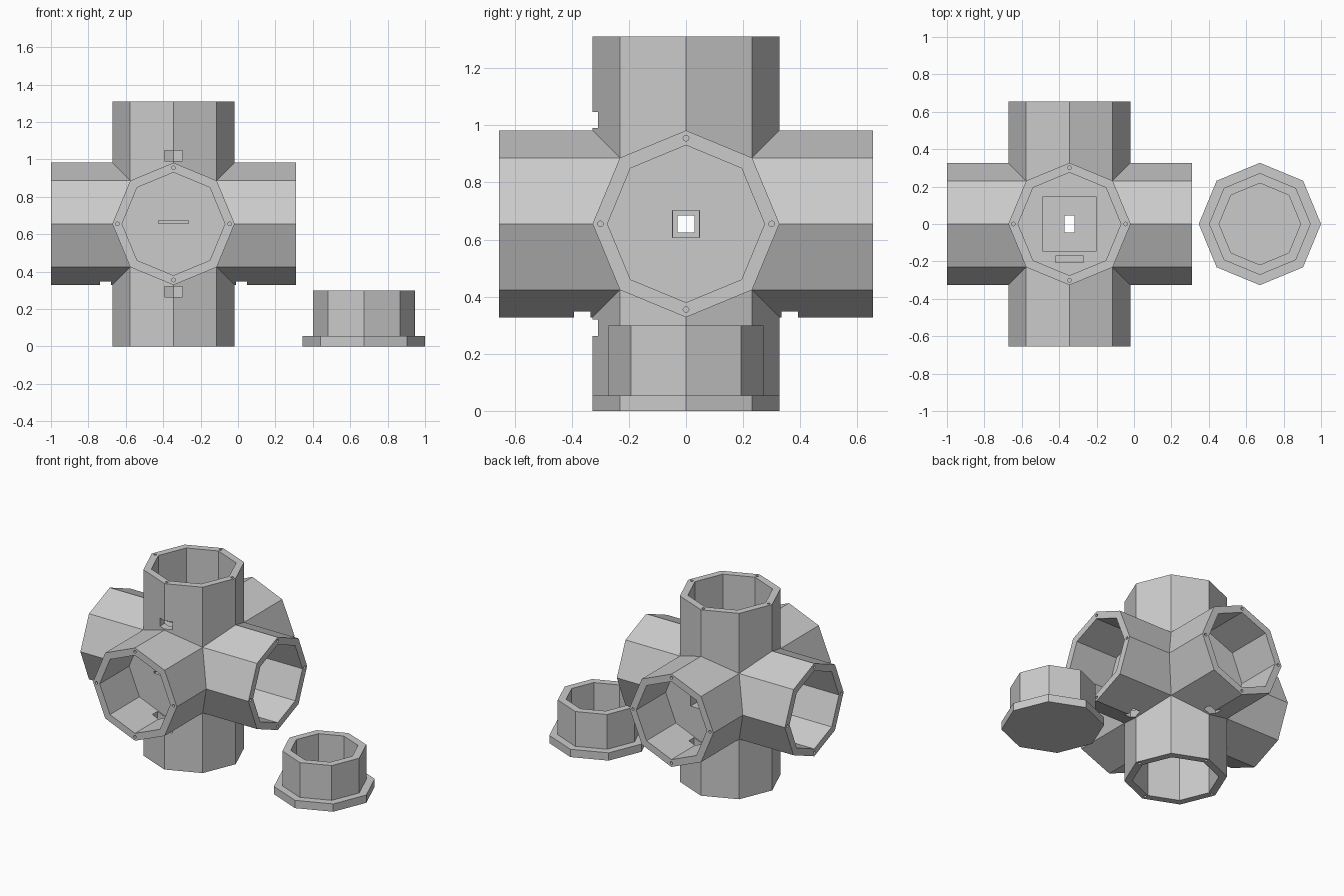
import bpy, bmesh, math
from mathutils import Matrix, Vector

old = bpy.data.objects.get("Cube")
if old:
    bpy.data.objects.remove(old, do_unlink=True)

R = 0.327            # outer radius of every arm
BORE = 0.275         # inner radius of every arm
REACH = 0.655        # hub centre to arm end
HUB = Vector((-0.345, 0, REACH))

grey = bpy.data.materials.new("light_grey")
grey.use_nodes = True
grey.diffuse_color = (0.6, 0.6, 0.6, 1)
grey.node_tree.nodes["Principled BSDF"].inputs["Base Color"].default_value = (0.6, 0.6, 0.6, 1)


def octagon(radius, depth, valley=None):
    """Ring of eight points; valley is the depth of the diagonal corners."""
    points = []
    for i in range(8):
        a = i * math.pi / 4
        z = valley if valley is not None and i % 2 else depth
        points.append(Vector((radius * math.cos(a), radius * math.sin(a), z)))
    return points


def loft(bm, rings, matrix, cap_start=False):
    loops = [[bm.verts.new(matrix @ p) for p in ring] for ring in rings]
    for a, b in zip(loops, loops[1:]):
        for i in range(8):
            j = (i + 1) % 8
            bm.faces.new((a[i], a[j], b[j], b[i]))
    if cap_start:
        bm.faces.new(loops[0])
    bm.faces.new(loops[-1])


def box(bm, low, high, matrix):
    low, high = Vector(low), Vector(high)
    size = high - low
    place = Matrix.Translation((low + high) / 2) @ Matrix.Diagonal((*size, 1))
    bmesh.ops.create_cube(bm, size=1, matrix=matrix @ place)


def finish(bm, name):
    bmesh.ops.remove_doubles(bm, verts=bm.verts[:], dist=0.0001)
    bmesh.ops.recalc_face_normals(bm, faces=bm.faces[:])
    mesh = bpy.data.meshes.new(name)
    bm.to_mesh(mesh)
    bm.free()
    mesh.materials.append(grey)
    obj = bpy.data.objects.new(name, mesh)
    bpy.context.collection.objects.link(obj)
    return obj


def carve(target, bm):
    """Subtract a cutter, then throw the cutter away."""
    cutter = finish(bm, "cutter")
    cutter.hide_render = True
    mod = target.modifiers.new("carve", "BOOLEAN")
    mod.operation = "DIFFERENCE"
    mod.solver = "EXACT"
    mod.object = cutter
    bpy.context.view_layer.objects.active = target
    bpy.ops.object.modifier_apply(modifier=mod.name)
    bpy.data.objects.remove(cutter, do_unlink=True)


def frame(axis, side):
    """Local z runs along the arm, local x points to its wire window."""
    w, u = Vector(axis), Vector(side)
    turn = Matrix((u, w.cross(u), w)).transposed().to_4x4()
    return Matrix.Translation(HUB) @ turn


down, front = (0, 0, -1), (0, -1, 0)
arms = [frame(a, s) for a, s in (
    ((1, 0, 0), down), ((-1, 0, 0), down), ((0, 1, 0), down),
    (front, down), ((0, 0, 1), front), (down, front))]

# Six-way junction: mitred octagonal sockets with closed floors
bm = bmesh.new()
for m in arms:
    loft(bm, [octagon(R, R, R * math.sqrt(0.5)), octagon(R, REACH),
              octagon(BORE, REACH), octagon(BORE, R)], m)
junction = finish(bm, "six_way_junction")

# Wire windows through one corner of each arm
bm = bmesh.new()
for m in arms:
    box(bm, (0.2, -0.048, 0.335), (0.4, 0.048, 0.392), m)
carve(junction, bm)

# Pin holes in the arm rims
bm = bmesh.new()
for m in arms:
    for i in range(4):
        spot = Matrix.Rotation(i * math.pi / 2, 4, "Z") @ Matrix.Translation((0.3, 0, 0.65))
        bmesh.ops.create_cone(bm, cap_ends=True, segments=12, radius1=0.01,
                              radius2=0.01, depth=0.1, matrix=m @ spot)
carve(junction, bm)

# Pockets and cable passages in the solid core
centre = Matrix.Translation(HUB)
for low, high in (
        ((-0.145, -0.145, 0.15), (0.145, 0.145, 0.34)),     # upper pocket
        ((-0.027, -0.046, -0.34), (0.027, 0.046, 0.2)),     # vertical passage
        ((0, -0.047, -0.047), (0.34, 0.047, 0.047)),        # wide side passage
        ((-0.34, -0.03, -0.03), (0.05, 0.03, 0.03)),        # narrow side passage
        ((-0.075, -0.205, 0.2), (0.075, -0.17, 0.34)),      # upper slot
        ((-0.08, -0.34, 0.002), (0.08, -0.1, 0.017)),       # front slit
        ((-0.08, 0.2, -0.045), (0.08, 0.34, 0.045))):       # rear pocket
    bm = bmesh.new()
    box(bm, low, high, centre)
    carve(junction, bm)

# Loose plug with a flange and a hollow collar
bm = bmesh.new()
profile = ((R, 0), (R, 0.055), (0.272, 0.055), (0.272, 0.3), (0.218, 0.3), (0.218, 0.055))
loft(bm, [octagon(r, z) for r, z in profile], Matrix.Translation((0.673, 0, 0)), True)
finish(bm, "end_plug")
